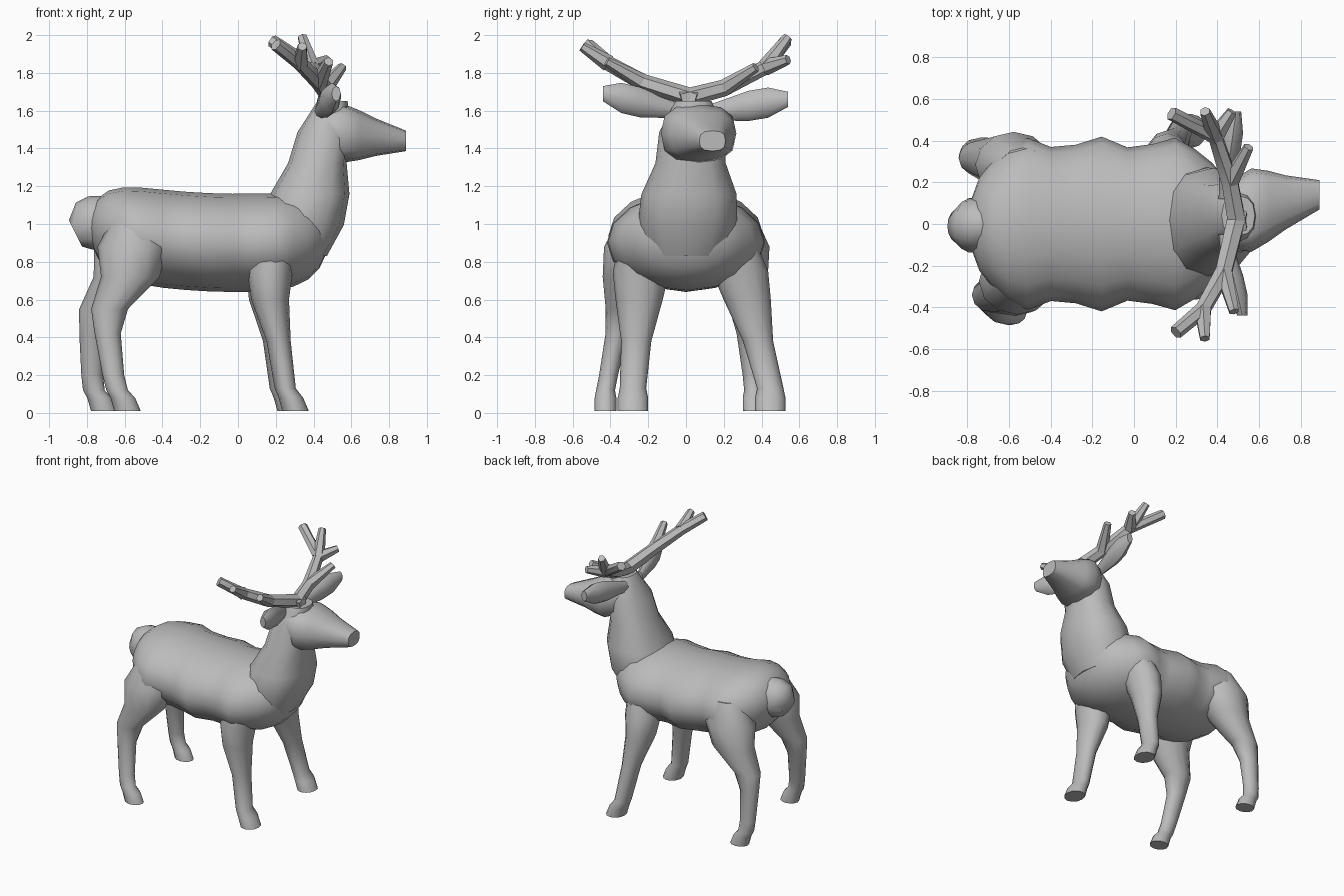
import bpy, bmesh, math
from mathutils import Vector

if "Cube" in bpy.data.objects:
    bpy.data.objects.remove(bpy.data.objects["Cube"])

GREY = (0.5, 0.5, 0.5, 1)
material = bpy.data.materials.new("stone_grey")
material.use_nodes = True
material.diffuse_color = GREY
shader = next(n for n in material.node_tree.nodes if n.type == 'BSDF_PRINCIPLED')
shader.inputs["Base Color"].default_value = GREY

X, Y, Z = Vector((1, 0, 0)), Vector((0, 1, 0)), Vector((0, 0, 1))


def skin(name, rings, sides, power=1):
    """Join rings (centre, axis_a, axis_b) into one closed part; low power is boxier."""
    def bulge(value):
        return math.copysign(abs(value) ** power, value)
    bm = bmesh.new()
    angles = [math.tau * i / sides for i in range(sides)]
    loops = [[bm.verts.new(centre + a * bulge(math.cos(t)) + b * bulge(math.sin(t)))
              for t in angles] for centre, a, b in rings]
    for lower, upper in zip(loops, loops[1:]):
        for i in range(sides):
            j = (i + 1) % sides
            bm.faces.new((lower[i], lower[j], upper[j], upper[i]))
    bm.faces.new(loops[0])
    bm.faces.new(loops[-1])
    bmesh.ops.recalc_face_normals(bm, faces=bm.faces)
    mesh = bpy.data.meshes.new(name)
    bm.to_mesh(mesh)
    bm.free()
    mesh.materials.append(material)
    part = bpy.data.objects.new(name, mesh)
    bpy.context.collection.objects.link(part)
    bpy.ops.object.select_all(action='DESELECT')
    bpy.context.view_layer.objects.active = part
    part.select_set(True)
    bpy.ops.object.shade_smooth_by_angle(angle=math.radians(50))


def spindle(name, start, end, radii, a, b, sides=12, power=1):
    """Straight part whose radius changes at even steps from start to end."""
    start, end = Vector(start), Vector(end)
    last = len(radii) - 1
    skin(name, [(start.lerp(end, i / last), a * radius, b * radius)
                for i, radius in enumerate(radii)], sides, power)


def trunk(rear, front, steps=16):
    """Barrel with bulging haunch, belly and shoulder, and a sagging back."""
    rings = []
    for i in range(steps + 1):
        along = -math.cos(math.pi * i / steps)
        x = rear + (front - rear) * (along + 1) / 2
        end_round = max(math.sqrt(1 - min(1, abs(along)) ** 6), .15)
        width = .39 + .03 * math.cos(math.tau * (x + .17) / .36)
        centre = Vector((x, 0, .9 + .14 * x * x))
        rings.append((centre, Y * width * end_round, Z * .26 * end_round))
    skin("trunk", rings, steps)


def leg(name, joints, side, inset, splay, lean, depth):
    """Leg through (x, z, radius) joints, leaning and splaying toward the ground."""
    rings = []
    for x, z, radius in joints:
        drop = 1 - z
        centre = Vector((x + lean * drop, side * (inset + splay * drop), z))
        rings.append((centre, X * radius * depth, Y * radius))
    # Hoof sloping forward from the ankle
    ankle, _, width = rings[-1]
    for height, reach, half in ((.08, .03, .065), (.01, .055, .07)):
        centre = Vector((ankle.x + reach, ankle.y, height))
        rings.append((centre, X * half, width * 1.15))
    skin(name, rings, 12)


def branch(name, points, thick, thin):
    """Tapering antler branch with rings square to its path."""
    points = [Vector(p) for p in points]
    last = len(points) - 1
    rings = []
    for i, point in enumerate(points):
        along = (points[min(i + 1, last)] - points[max(i - 1, 0)]).normalized()
        across = along.cross(X).normalized()
        radius = thick + (thin - thick) * i / last
        rings.append((point, across * radius, along.cross(across) * radius))
    skin(name, rings, 6)


def antler(name, beam, tines):
    """Main beam plus tines, each growing from a numbered beam point."""
    branch(name + "_beam", beam, .05, .034)
    for number, (root, tip) in enumerate(tines):
        branch(f"{name}_tine_{number}", (beam[root], tip), .045, .026)


# Trunk, neck, head and tail
trunk(rear=-.79, front=.48)
spindle("neck", (.3, 0, .83), (.5, .04, 1.65), (.17, .22, .21, .155, .145, .08),
        X, Y * 1.2, power=.85)
spindle("head", (.4, .03, 1.5), (.89, .14, 1.44),
        (.12, .17, .2, .17, .13, .1, .07), Y, Z * .77, power=.75)
spindle("tail", (-.66, 0, 1.05), (-.86, -.01, .95), (.1, .13, .13, .07), Y, Z - X * .5)

# Ears, flattened and widest past the middle
for name, root, tip in (("right_ear", (.43, -.05, 1.6), (.52, -.44, 1.69)),
                        ("left_ear", (.43, .12, 1.59), (.49, .54, 1.66))):
    spindle(name, root, tip, (.04, .06, .08, .08, .04), X * .6, Z, sides=8)

# Legs: each pair shares its joints from the body down to the ankle
front_joints = ((.2, .95, .12), (.17, .75, .15), (.17, .6, .125), (.215, .38, .08), (.25, .13, .07))
rear_joints = ((-.54, 1.05, .1), (-.56, .88, .16), (-.57, .72, .135),
               (-.68, .55, .085), (-.69, .42, .06), (-.66, .2, .05), (-.64, .12, .05))
leg("front_right_leg", front_joints, side=-1, inset=.22, splay=.07, lean=0, depth=.8)
leg("front_left_leg", front_joints, side=1, inset=.22, splay=.26, lean=-.03, depth=.8)
leg("rear_right_leg", rear_joints, side=-1, inset=.25, splay=.2, lean=0, depth=1.15)
leg("rear_left_leg", rear_joints, side=1, inset=.27, splay=.1, lean=-.14, depth=1.15)

# Antlers
antler("left_antler",
       ((.5, -.03, 1.66), (.46, .2, 1.72), (.39, .42, 1.83), (.18, .53, 1.97)),
       ((1, (.55, .37, 1.83)), (2, (.47, .54, 1.87)), (2, (.34, .54, 1.99))))
antler("right_antler",
       ((.5, .06, 1.66), (.43, -.23, 1.75), (.33, -.41, 1.85), (.2, -.52, 1.95)),
       ((1, (.48, -.42, 1.86)), (2, (.34, -.55, 1.94))))
